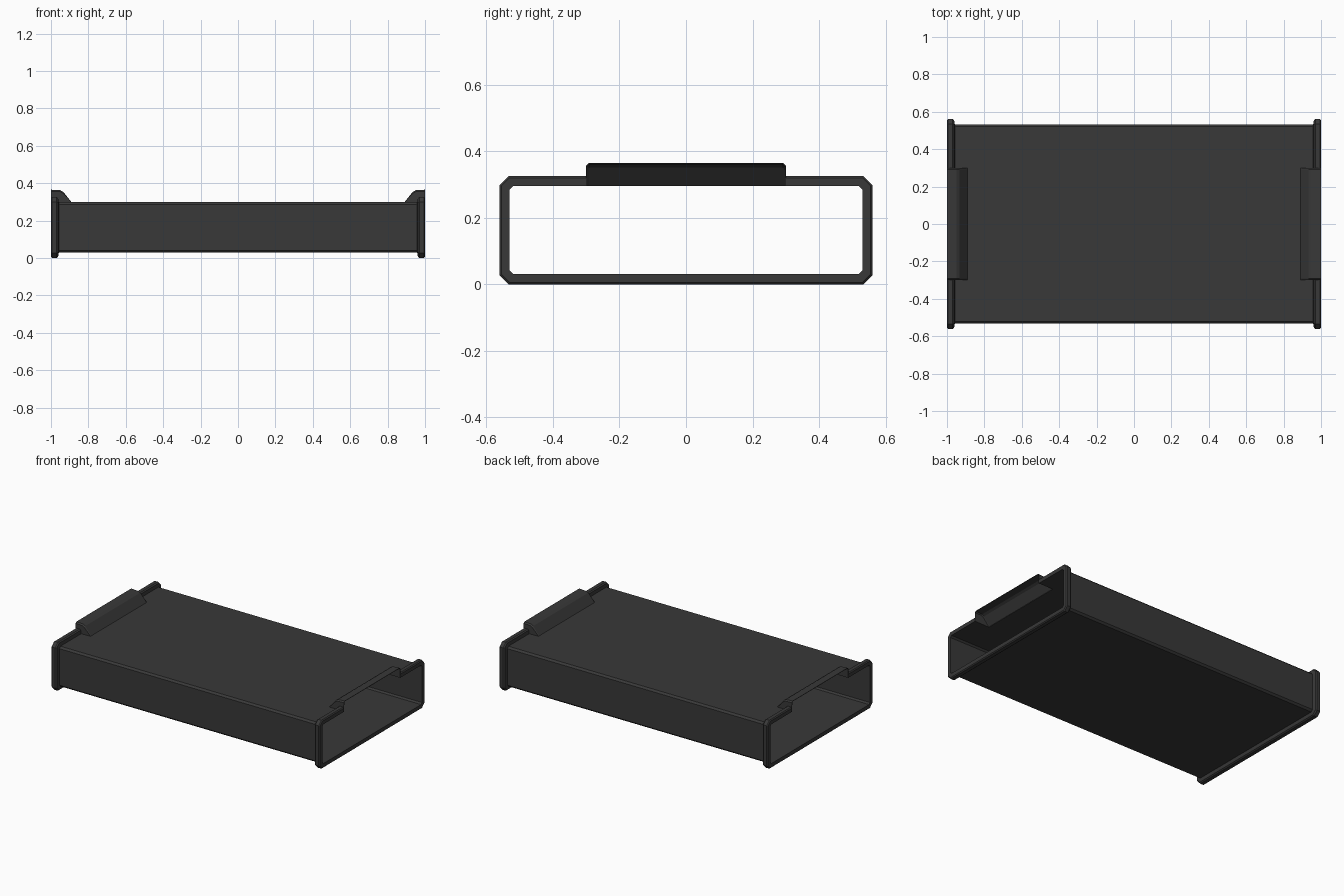
import bpy, bmesh

if "Cube" in bpy.data.objects:
    bpy.data.objects.remove(bpy.data.objects["Cube"])

Y, TOP, BOT, HOOD_Y = 0.533, 0.298, 0.028, 0.3

mat = bpy.data.materials.new("dark_grey")
mat.diffuse_color = (0.04, 0.04, 0.04, 1)
mat.use_nodes = True
mat.node_tree.nodes["Principled BSDF"].inputs["Base Color"].default_value = mat.diffuse_color


def section(o):
    """Chamfered rectangle in y/z, grown by o, open at the top between the hood sides."""
    c = 0.012 + 0.55 * o
    y, t, b = Y + o, TOP + o, BOT - o
    half = [(HOOD_Y, t), (y - c, t), (y, t - c), (y, b + c), (y - c, b)]
    return half + [(-p, q) for p, q in reversed(half)]


def loft(bm, rows, close=False):
    """Join equal-length rows of points with quads."""
    rows = [[bm.verts.new(p) for p in r] for r in rows]
    for a, b in zip(rows, rows[1:]):
        for i in range(len(a) - (0 if close else 1)):
            j = (i + 1) % len(a)
            bm.faces.new((a[i], a[j], b[j], b[i]))
    return rows


def finish(bm, name, thick=0):
    bmesh.ops.remove_doubles(bm, verts=bm.verts, dist=1e-5)
    bmesh.ops.recalc_face_normals(bm, faces=bm.faces)
    me = bpy.data.meshes.new(name)
    bm.to_mesh(me)
    bm.free()
    me.materials.append(mat)
    ob = bpy.data.objects.new(name, me)
    bpy.context.collection.objects.link(ob)
    if thick:
        m = ob.modifiers.new("wall", 'SOLIDIFY')
        m.thickness, m.offset = thick, -1
    return ob


# Thin rectangular sleeve, its roof notched at both ends, with raised hoods
bm = bmesh.new()
path = section(0)
rows = loft(bm, [[(x, y, z) for y, z in path] for x in (-1, -0.89, 0.89, 1)])
bm.faces.new((rows[1][0], rows[1][-1], rows[2][-1], rows[2][0]))
hood = [(0.89, TOP), (0.934, 0.353), (0.95, 0.362), (1.0, 0.365)]
for s in (1, -1):
    prof = []
    for x, z in hood:
        low = max(TOP, z - 0.008)
        prof.append([(s * x, -HOOD_Y, low), (s * x, -HOOD_Y + 0.008, z),
                     (s * x, HOOD_Y - 0.008, z), (s * x, HOOD_Y, low)])
    hr = loft(bm, prof)
    for k, y in ((0, -HOOD_Y), (-1, HOOD_Y)):
        bm.faces.new([r[k] for r in hr] + [bm.verts.new((s, y, TOP))])
finish(bm, "sleeve_with_hoods", 0.003)

# Raised rims around both open ends, interrupted at the hoods
rim = [(1.0, 0.0), (1.0, 0.022), (0.994, 0.028), (0.97, 0.028), (0.962, 0.022), (0.958, 0.0)]
for s, name in ((1, "right_rim"), (-1, "left_rim")):
    bm = bmesh.new()
    loft(bm, [[(s * x, y, z) for y, z in section(o)] for x, o in rim])
    finish(bm, name)
